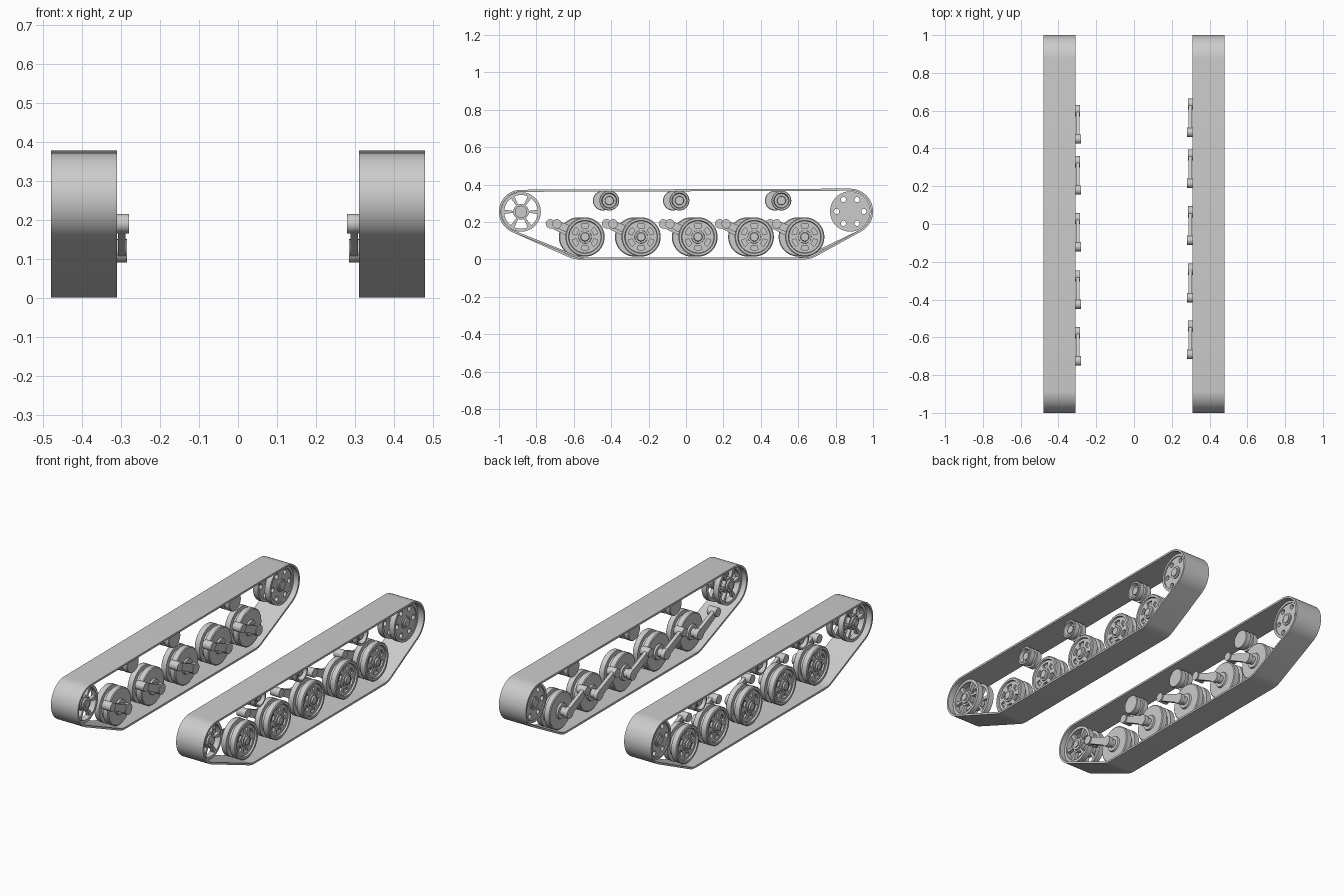
import bpy, bmesh
from math import cos, sin, pi, radians
from mathutils import Matrix, Vector
from mathutils.geometry import convex_hull_2d

cube = bpy.data.objects.get("Cube")
if cube:
    bpy.data.objects.remove(cube, do_unlink=True)

grey = bpy.data.materials.new("plain_grey")
grey.use_nodes = True
colour = (0.6, 0.6, 0.6, 1)
grey.diffuse_color = colour
grey.node_tree.nodes["Principled BSDF"].inputs["Base Color"].default_value = colour

# maps a drawn outline (x, y, depth) to (depth, x, y): the side plane
SIDE_PLANE = Matrix(((0, 0, 1, 0), (1, 0, 0, 0), (0, 1, 0, 0), (0, 0, 0, 1)))


def finish(name, bm):
    bmesh.ops.remove_doubles(bm, verts=bm.verts, dist=1e-5)
    bmesh.ops.recalc_face_normals(bm, faces=bm.faces)
    me = bpy.data.meshes.new(name)
    bm.to_mesh(me)
    bm.free()
    me.materials.clear()
    me.materials.append(grey)
    me.shade_smooth()
    me.set_sharp_from_angle(angle=radians(35))
    ob = bpy.data.objects.new(name, me)
    bpy.context.collection.objects.link(ob)
    return ob


def lathe(name, profile, side, y, z, closed=False, steps=40):
    """Spin (x, radius) points about a sideways axle."""
    bm = bmesh.new()
    vs = [bm.verts.new((side * x, y, z + r)) for x, r in profile]
    es = [bm.edges.new(p) for p in zip(vs, vs[1:])]
    if closed:
        es.append(bm.edges.new((vs[-1], vs[0])))
    bmesh.ops.spin(bm, geom=vs + es, cent=(0, y, z), axis=(1, 0, 0),
                   angle=2 * pi, steps=steps, use_merge=True)
    return finish(name, bm)


def cylinder(name, x0, x1, r, side, y, z):
    return lathe(name, [(x0, 0), (x0, r), (x1, r), (x1, 0)], side, y, z, steps=24)


def circle(cy, cz, r, n=48):
    return [(cy + r * cos(2 * pi * i / n), cz + r * sin(2 * pi * i / n)) for i in range(n)]


def window(angle, half, r0, r1):
    """Wedge between two radii."""
    ts = [angle + half * (i / 4 - 1) for i in range(9)]
    return [(r1 * cos(t), r1 * sin(t)) for t in ts] + \
           [(r0 * cos(t), r0 * sin(t)) for t in reversed(ts)]


def hull(circles):
    pts = [Vector(p) for c in circles for p in circle(*c)]
    return [pts[i] for i in convex_hull_2d(pts)]


def plate(name, outlines, x0, x1, side, y=0, z=0):
    """Flat plate in the side plane; inner outlines become holes."""
    cu = bpy.data.curves.new(name, 'CURVE')
    cu.dimensions = '2D'
    cu.fill_mode = 'BOTH'
    cu.extrude = (x1 - x0) / 2
    for pts in outlines:
        sp = cu.splines.new('POLY')
        sp.points.add(len(pts) - 1)
        for p, (a, b) in zip(sp.points, pts):
            p.co = (a, b, 0, 1)
        sp.use_cyclic_u = True
    tmp = bpy.data.objects.new(name + "_outline", cu)
    bpy.context.collection.objects.link(tmp)
    deps = bpy.context.evaluated_depsgraph_get()
    me = bpy.data.meshes.new_from_object(tmp.evaluated_get(deps))
    bm = bmesh.new()
    bm.from_mesh(me)
    bm.transform(Matrix.Translation((side * (x0 + x1) / 2, y, z)) @ SIDE_PLANE)
    bpy.data.objects.remove(tmp, do_unlink=True)
    bpy.data.curves.remove(cu)
    bpy.data.meshes.remove(me)
    return finish(name, bm)


SIXTHS = [i * pi / 3 for i in range(6)]
FRONT, REAR = (-0.882, 0.254), (0.878, 0.256)
AXLE_Z = 0.12
ROAD_Y = (-0.54, -0.24, 0.064, 0.365, 0.635)
ROLLER_Y = (-0.41, -0.035, 0.51)


def belt(label, side, shift):
    def loop(t):
        return hull([(*FRONT, 0.118 - t), (*REAR, 0.122 - t),
                     (ROAD_Y[0] + shift, AXLE_Z, 0.12 - t),
                     (ROAD_Y[-1] + shift, AXLE_Z, 0.12 - t)])
    plate(label + "_track_belt", [loop(0), loop(0.011)], 0.31, 0.48, side)


def road_wheel(label, side, y):
    # paired discs with a centre groove and a dished outer face
    lathe(label + "_road_wheel", [
        (0.343, 0), (0.343, 0.1), (0.347, 0.105), (0.376, 0.105), (0.376, 0.082),
        (0.4, 0.082), (0.4, 0.105), (0.43, 0.105), (0.434, 0.1), (0.434, 0.088),
        (0.414, 0.084), (0.414, 0)], side, y, AXLE_Z)
    holes = [window(a + pi / 6, 0.3, 0.048, 0.07) for a in SIXTHS]
    plate(label + "_wheel_face", [circle(0, 0, 0.085)] + holes, 0.413, 0.425, side, y, AXLE_Z)
    lathe(label + "_wheel_cap", [(0.42, 0.036), (0.432, 0.034), (0.432, 0.024),
                                 (0.44, 0.021), (0.44, 0)], side, y, AXLE_Z, steps=24)
    # stepped axle reaching the swing arm
    lathe(label + "_axle", [(0.345, 0.045), (0.333, 0.042), (0.333, 0.024), (0.31, 0.024),
                            (0.31, 0.03), (0.285, 0.03), (0.285, 0)], side, y, AXLE_Z, steps=24)


def swing_arm(label, side, y):
    py, pz = y - 0.15, 0.19
    plate(label + "_swing_arm", [hull([(y, AXLE_Z, 0.024), (py, pz, 0.018)])],
          0.288, 0.308, side)
    cylinder(label + "_arm_pivot", 0.28, 0.335, 0.025, side, py, pz)


def return_roller(label, side, y):
    lathe(label + "_return_roller", [
        (0.35, 0), (0.35, 0.05), (0.353, 0.053), (0.38, 0.053), (0.38, 0.043),
        (0.4, 0.043), (0.4, 0.053), (0.427, 0.053), (0.43, 0.05), (0.43, 0.041),
        (0.405, 0.037), (0.405, 0.024), (0.42, 0.022), (0.42, 0)], side, y, 0.314)


def front_wheel(label, side):
    # two open spoked rings on a common hub
    holes = [window(a + pi / 6, 0.4, 0.042, 0.09) for a in SIXTHS]
    for x0, x1 in ((0.345, 0.365), (0.42, 0.44)):
        lathe(label + "_front_rim", [(x0 - 0.006, 0.09), (x0 - 0.006, 0.106), (x1 + 0.006, 0.106),
                                     (x1 + 0.006, 0.09)], side, *FRONT, closed=True)
        plate(label + "_front_spokes", [circle(0, 0, 0.094)] + holes, x0, x1, side, *FRONT)
    cylinder(label + "_front_hub", 0.335, 0.45, 0.033, side, *FRONT)
    cylinder(label + "_front_hub_cap", 0.33, 0.458, 0.02, side, *FRONT)


def rear_wheel(label, side):
    # two drilled discs on a common hub
    holes = [circle(0.073 * cos(a), 0.073 * sin(a), 0.014, 20) for a in SIXTHS]
    for x0, x1 in ((0.345, 0.365), (0.42, 0.44)):
        lathe(label + "_rear_rim", [(x0 - 0.006, 0.094), (x0 - 0.006, 0.108), (x1 + 0.006, 0.108),
                                    (x1 + 0.006, 0.094)], side, *REAR, closed=True)
        plate(label + "_rear_disc", [circle(0, 0, 0.098)] + holes, x0, x1, side, *REAR)
    cylinder(label + "_rear_hub", 0.338, 0.447, 0.034, side, *REAR)
    cylinder(label + "_rear_hub_cap", 0.332, 0.455, 0.024, side, *REAR)


# the right-hand running gear is staggered slightly forward
for label, side, shift in (("left", 1, 0), ("right", -1, -0.035)):
    belt(label, side, shift)
    front_wheel(label, side)
    rear_wheel(label, side)
    for y in ROAD_Y:
        road_wheel(label, side, y + shift)
        swing_arm(label, side, y + shift)
    for y in ROLLER_Y:
        return_roller(label, side, y + shift)
